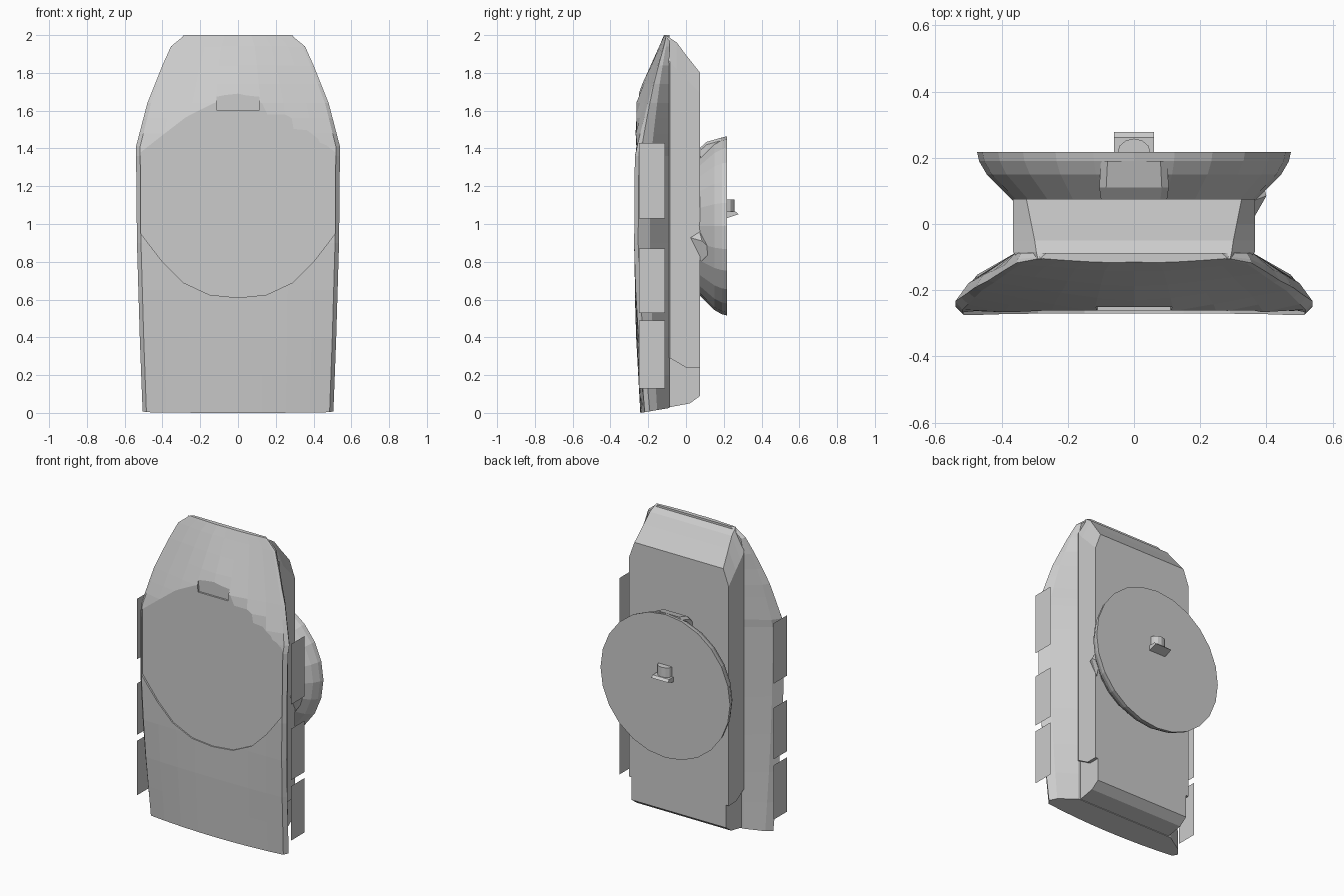
import bpy, bmesh, math

if "Cube" in bpy.data.objects:
    bpy.data.objects.remove(bpy.data.objects["Cube"])

def make(name, verts, faces):
    me = bpy.data.meshes.new(name)
    me.from_pydata(verts, [], faces)
    bm = bmesh.new()
    bm.from_mesh(me)
    bmesh.ops.remove_doubles(bm, verts=bm.verts, dist=1e-5)
    bmesh.ops.recalc_face_normals(bm, faces=bm.faces)
    bm.to_mesh(me)
    bm.free()
    ob = bpy.data.objects.new(name, me)
    bpy.context.collection.objects.link(ob)
    return ob

def loft(name, rings):
    """Closed rings of equal length, skinned and capped."""
    n = len(rings[0])
    verts = [p for r in rings for p in r]
    faces = [(k*n+i, k*n+(i+1) % n, (k+1)*n+(i+1) % n, (k+1)*n+i)
             for k in range(len(rings)-1) for i in range(n)]
    faces += [tuple(range(n)), tuple(range((len(rings)-1)*n, len(rings)*n))]
    return make(name, verts, faces)

def interp(table, t):
    for (a, u), (b, v) in zip(table, table[1:]):
        if t <= b:
            return u + (v-u)*(t-a)/(b-a)
    return table[-1][1]

def cut(ob, cutter):
    m = ob.modifiers.new("recess", 'BOOLEAN')
    m.operation = 'DIFFERENCE'
    m.solver = 'EXACT'
    m.object = cutter
    bpy.context.view_layer.objects.active = ob
    bpy.ops.object.modifier_apply(modifier=m.name)
    bpy.data.objects.remove(cutter)

# Front shell: horizontal sections, flaring forward from the body
WIDTH = [(0, .505), (.4, .52), (.9, .535), (1.41, .54), (1.64, .48),
         (1.84, .40), (1.94, .355), (1.985, .30), (2, .28)]
FRONT = [(0, -.242), (.4, -.264), (.8, -.276), (1.66, -.268), (2, -.268)]

def front_y(x, z):
    x = abs(x)
    start = 1.66 - .28*(x/.515)**1.5
    y = interp(FRONT, z) + .025*max(0, 1-z/.8)*(x/.5)**2
    if z > start:
        y = max(y, -.268 + (.45 - .17*x/.54)*(z-start))
    return min(y, -.10)

rings = []
for z in (0, .2, .4, .65, .9, 1.2, 1.36, 1.41, 1.48, 1.56, 1.64, 1.74, 1.84, 1.94, 1.985, 2):
    w = interp(WIDTH, z)
    half = [(w*f, front_y(w*f, z)) for f in (0, .25, .5, .75, .96)]
    rim = (w, min(front_y(w, z) + interp([(0, .025), (1.41, .02), (1.7, .004), (2, .001)], z), -.098))
    inner = (min(.36, w-.015), -.088)
    mid = (rim[0] + .22*(inner[0]-rim[0]), rim[1] + .375*(inner[1]-rim[1]))
    half += [rim, mid, inner]
    ring = half + [(-x, y) for x, y in half[:0:-1]]
    rings.append([(x, y, z + (max(0, y+.24)*.17 if z == 0 else 0)) for x, y in ring])
shell = loft("front_shell", rings)

# Recessed round panel with flattened sides, and the thumb notch above it
side = [(0, .61), (.15, .625), (.29, .69), (.40, .80), (.515, .95),
        (.515, 1.38), (.40, 1.47), (.27, 1.57), (.13, 1.645), (0, 1.66)]
outline = side + [(-x, z) for x, z in side[-2:0:-1]]
cut(shell, loft("panel_cutter", [[(x, y, z) for x, z in outline] for y in (-.32, -.262)]))
notch = [(-.11, 1.6), (.11, 1.6), (.115, 1.68), (.05, 1.695), (-.05, 1.695), (-.115, 1.68)]
cut(shell, loft("notch_cutter", [[(x, y, z) for x, z in notch] for y in (-.32, -.25)]))

# Back body: outlines stacked along y with clipped, sloping top corners
def body_ring(y, w, low, shoulder, tw, top):
    return [(-w, y, low), (w, y, low), (w, y, shoulder), (tw, y, top), (-tw, y, top), (-w, y, shoulder)]

loft("back_body", [body_ring(-.105, .35, .29, 1.88, .29, 1.998),
                   body_ring(-.085, .365, .29, 1.86, .295, 1.985),
                   body_ring(-.05, .365, .27, 1.82, .30, 1.962),
                   body_ring(0, .365, .24, 1.77, .31, 1.895),
                   body_ring(.075, .365, .24, 1.69, .325, 1.80)])

# Foot: slightly narrower block with a sloping underside
prof = [(-.12, .024), (.02, .05), (.075, .09), (.075, .25), (0, .25), (-.12, .31)]
loft("foot", [[(x, y, z) for y, z in prof] for x in (-.345, .345)])

# Rear dish: low-poly round cap that widens backwards
N = 24
dish = [(.07, .365), (.10, .395), (.15, .445), (.19, .468), (.217, .474)]
loft("rear_dish", [[(r*math.cos(2*math.pi*i/N), y, .99 + r*math.sin(2*math.pi*i/N))
                    for i in range(N)] for y, r in dish])

# Raised tab on top of the dish
loft("dish_tab", [[(-w, y, 1.3), (w, y, 1.3), (w, y, t-.015), (w*.8, y, t), (-w*.8, y, t), (-w, y, t-.015)]
                  for y, w, t in ((.076, .10, 1.405), (.11, .105, 1.435), (.19, .10, 1.458))])

# Small pointed lug on the right of the dish
make("side_lug", [(.36, .015, .93), (.36, .07, .965), (.385, .14, .86), (.36, .08, .80), (.40, .085, .91)],
     [(0, 1, 4), (1, 2, 4), (2, 3, 4), (3, 0, 4), (0, 3, 2, 1)])

# Clip on the dish: arched post standing on a tilted plate
arch = [(.05*math.cos(math.pi*i/6), .215 + .043*math.sin(math.pi*i/6)) for i in range(7)]
loft("clip_post", [[(x, y, z) for x, y in arch] for z in (1.05, 1.13)])
plate = [(.212, 1.03), (.278, 1.052), (.262, 1.066), (.212, 1.066)]
loft("clip_plate", [[(x, y, z) for y, z in plate] for x in (-.06, .06)])

# Thin side plates, three on each side
for s, label in ((1, "right"), (-1, "left")):
    for i, (a, b) in enumerate(((.13, .49), (.53, .87), (1.03, 1.43))):
        x = s*.563
        make(f"side_plate_{label}_{i+1}", [(x, -.25, a), (x, -.11, a), (x, -.11, b), (x, -.25, b)],
             [(0, 1, 2, 3) if s > 0 else (3, 2, 1, 0)])
